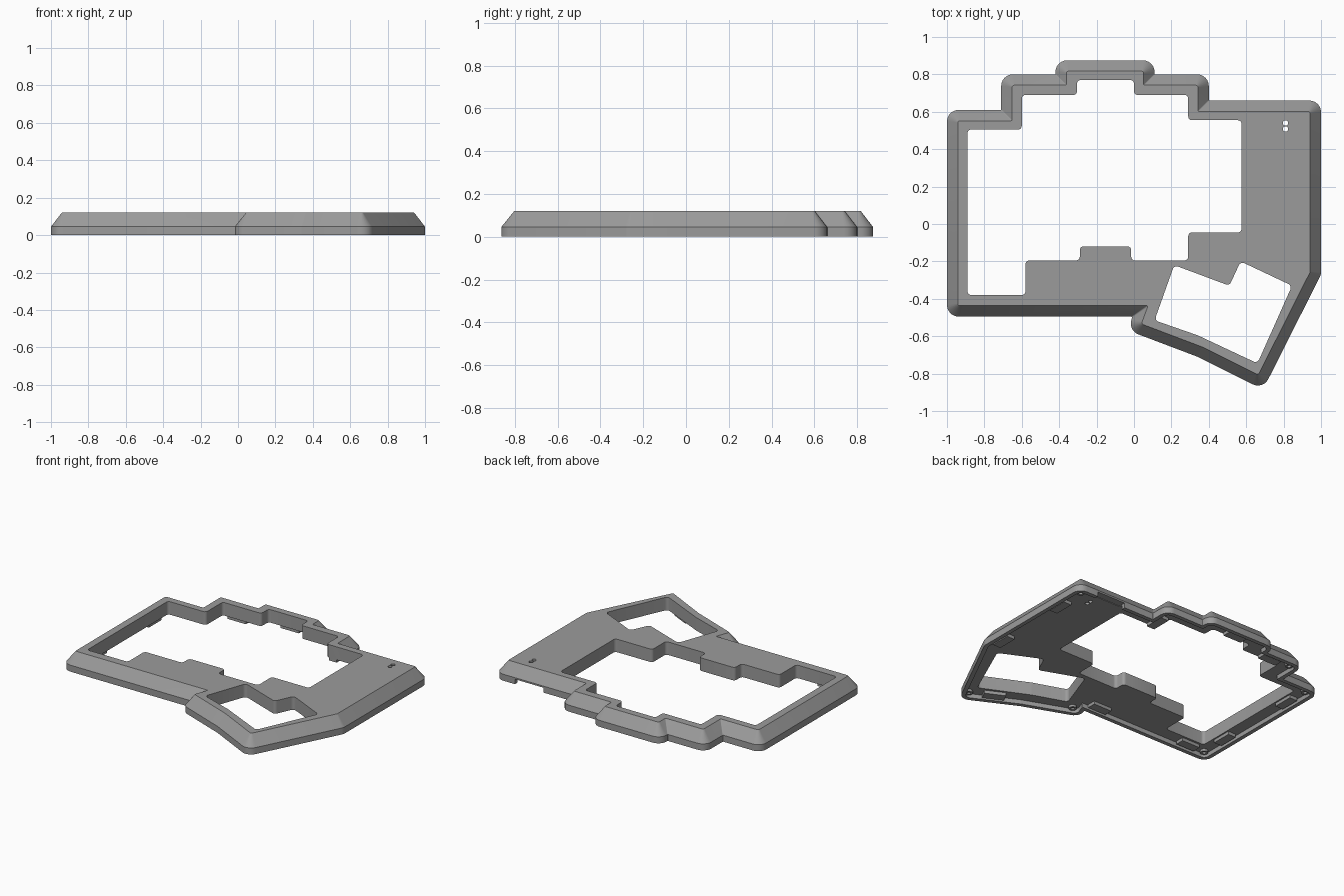
import bpy, bmesh, math
from mathutils import Vector, Matrix

if "Cube" in bpy.data.objects:
    bpy.data.objects.remove(bpy.data.objects["Cube"])

HEIGHT, WALL, FLOOR = 0.12, 0.045, 0.03   # top, start of the slope, recess ceiling
SLOPE, RIM, R = 0.058, 0.028, 0.062       # slope inset, rim thickness, corner radius

grey = bpy.data.materials.new("case grey")
grey.diffuse_color = (0.33, 0.33, 0.33, 1)
grey.use_nodes = True
grey.node_tree.nodes["Principled BSDF"].inputs["Base Color"].default_value = grey.diffuse_color

outline = [(-1, -.495), (-.008, -.495), (-.035, -.568), (.34, -.71), (.69, -.885),
           (1, -.27), (1, .66), (.4, .66), (.4, .8), (.11, .8), (.11, .875),
           (-.42, .875), (-.42, .8), (-.71, .8), (-.71, .61), (-1, .61)]
main_keys = [(-.89, .505), (-.6, .505), (-.6, .69), (-.305, .69), (-.305, .77), (0, .77),
             (0, .69), (.29, .69), (.29, .555), (.575, .555), (.575, -.045), (.29, -.045),
             (.29, -.195), (-.015, -.195), (-.015, -.12), (-.29, -.12), (-.29, -.195),
             (-.58, -.195), (-.58, -.38), (-.89, -.38)]
thumb_keys = [(.215, -.22), (.51, -.33), (.57, -.2), (.845, -.33), (.66, -.745),
              (.34, -.595), (.11, -.515)]


def inset(points, d):
    """Move every edge of a counter-clockwise polygon inward by d."""
    pts, out = [Vector(p) for p in points], []
    for i, p in enumerate(pts):
        a = (p - pts[i - 1]).normalized()
        b = (pts[(i + 1) % len(pts)] - p).normalized()
        na, nb = Vector((-a.y, a.x)), Vector((-b.y, b.x))
        out.append(p + (na + nb) * d / (1 + na.dot(nb)))
    return out


def rounded(points, convex, concave, n=6):
    """Replace each corner with an arc; radii depend on the turn direction."""
    pts, out = [Vector(p) for p in points], []
    for i, p in enumerate(pts):
        a = (pts[i - 1] - p).normalized()
        b = (pts[(i + 1) % len(pts)] - p).normalized()
        r = convex if b.x * a.y - b.y * a.x > 0 else concave
        half = a.angle(b) / 2
        t = r / math.tan(half)
        c = p + (a + b).normalized() * r / math.sin(half)
        s, e = p + a * t - c, p + b * t - c
        a0 = math.atan2(s.y, s.x)
        da = (math.atan2(e.y, e.x) - a0 + math.pi) % (2 * math.pi) - math.pi
        for k in range(n + 1):
            ang = a0 + da * k / n
            out.append(c + Vector((math.cos(ang), math.sin(ang))) * r)
    return out


def loft(name, layers):
    """Solid from stacked loops given as (points, z)."""
    bm = bmesh.new()
    rings = [[bm.verts.new((p[0], p[1], z)) for p in pts] for pts, z in layers]
    bm.faces.new(rings[0])
    bm.faces.new(rings[-1])
    n = len(rings[0])
    for lo, hi in zip(rings, rings[1:]):
        for i in range(n):
            j = (i + 1) % n
            bm.faces.new((lo[i], lo[j], hi[j], hi[i]))
    bmesh.ops.recalc_face_normals(bm, faces=bm.faces)
    me = bpy.data.meshes.new(name)
    bm.to_mesh(me)
    bm.free()
    me.materials.append(grey)
    ob = bpy.data.objects.new(name, me)
    bpy.context.collection.objects.link(ob)
    return ob


def circle(x, y, r, n=20):
    return [(x + r * math.cos(2 * math.pi * k / n), y + r * math.sin(2 * math.pi * k / n))
            for k in range(n)]


def rect(x, y, length, width, angle=0):
    turn = Matrix.Rotation(math.radians(angle), 2)
    return [Vector((x, y)) + turn @ Vector((sx * length / 2, sy * width / 2))
            for sx, sy in ((-1, -1), (1, -1), (1, 1), (-1, 1))]


# Case body with straight wall and sloped border
base = rounded(outline, R, .005)
case = loft("keyboard_case", [
    (base, 0), (base, WALL),
    (rounded(inset(outline, SLOPE), .012, .005), HEIGHT)])

# Underside recess, key openings, indicator holes and cable notch
recess = rounded(inset(outline, RIM), R - RIM, .005)
cutters = [
    loft("recess_cutter", [(recess, -.05), (recess, FLOOR)]),
    loft("cable_notch_cutter", [(rect(.74, .66, .22, .1), -.05),
                                (rect(.74, .66, .22, .1), FLOOR + .004)])]
shapes = [("main_opening_cutter", rounded(main_keys, .02, .02)),
          ("thumb_opening_cutter", rounded(thumb_keys, .022, .022)),
          ("hole_cutter_a", circle(.81, .54, .014)),
          ("hole_cutter_b", circle(.81, .508, .014))]
cutters += [loft(name, [(pts, -.1), (pts, .3)]) for name, pts in shapes]

for cutter in cutters:
    mod = case.modifiers.new(cutter.name, 'BOOLEAN')
    mod.operation, mod.solver, mod.object = 'DIFFERENCE', 'EXACT', cutter
    bpy.context.view_layer.objects.active = case
    bpy.ops.object.modifier_apply(modifier=mod.name)
for cutter in cutters:
    bpy.data.objects.remove(cutter)

# Clip tabs on the recess ceiling
tabs = [(.93, .39, 90), (.925, -.17, 90), (.53, -.735, 154), (-.08, -.43, 0),
        (-.8, -.425, 0), (-.93, -.22, 90), (-.93, .38, 90), (-.5, .73, 0),
        (-.15, .81, 0), (.335, .63, 90)]
for i, (x, y, angle) in enumerate(tabs):
    pts = rect(x, y, .14, .06, angle)
    loft(f"clip_tab_{i + 1}", [(pts, .008), (pts, FLOOR + .01)])

# Screw bosses near the corners: a ring of material around a blind hole
bosses = [(.94, .6), (-.94, .55), (-.94, -.435), (.05, -.54), (.675, -.81), (-.65, .74)]
for i, (x, y) in enumerate(bosses):
    loft(f"screw_boss_{i + 1}", [
        (circle(x, y, .012), FLOOR - .004), (circle(x, y, .012), .014),
        (circle(x, y, .025), .014), (circle(x, y, .025), FLOOR + .005)])

# Smooth only the rounded corners
for ob in bpy.context.scene.objects:
    ob.select_set(True)
bpy.context.view_layer.objects.active = case
bpy.ops.object.shade_smooth_by_angle(angle=math.radians(30))
